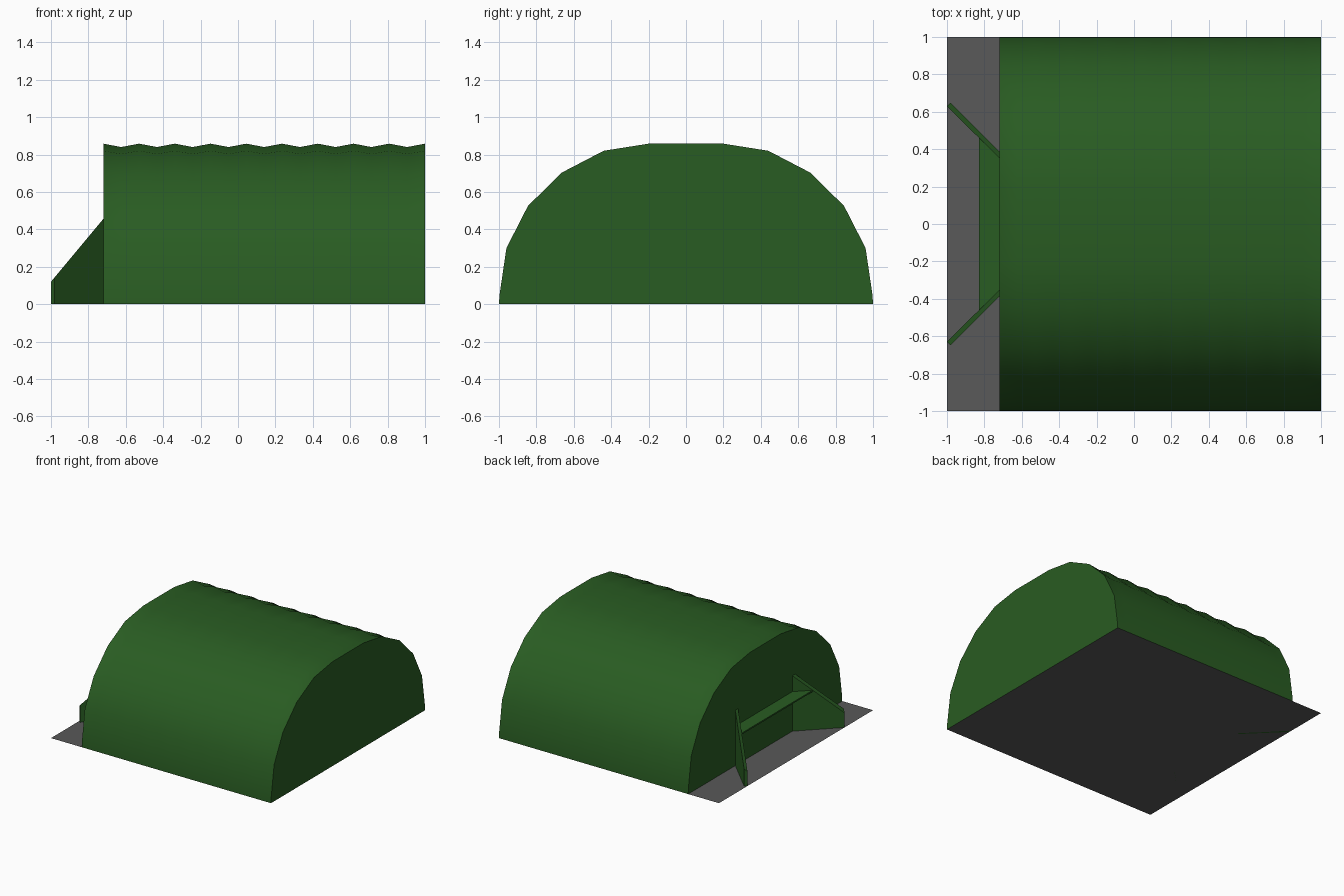
import bpy, bmesh

if "Cube" in bpy.data.objects:
    bpy.data.objects.remove(bpy.data.objects["Cube"])


def material(name, rgb):
    m = bpy.data.materials.new(name)
    m.diffuse_color = (*rgb, 1)
    m.use_nodes = True
    m.node_tree.nodes["Principled BSDF"].inputs["Base Color"].default_value = m.diffuse_color
    return m


green = material("green_paint", (0.022, 0.107, 0.016))
grey = material("dark_floor", (0.1, 0.1, 0.1))


def finish(name, bm, mat, smooth=False):
    bmesh.ops.recalc_face_normals(bm, faces=bm.faces)
    mesh = bpy.data.meshes.new(name)
    bm.to_mesh(mesh)
    bm.free()
    mesh.materials.append(mat)
    obj = bpy.data.objects.new(name, mesh)
    bpy.context.collection.objects.link(obj)
    if smooth:
        bpy.ops.object.select_all(action='DESELECT')
        bpy.context.view_layer.objects.active = obj
        obj.select_set(True)
        bpy.ops.object.shade_smooth_by_angle(angle=0.7)
    return obj


def prism(name, outline, bottom, top, mat):
    """Upright prism; bottom and top are heights as functions of x."""
    bm = bmesh.new()
    lo = [bm.verts.new((x, y, bottom(x))) for x, y in outline]
    hi = [bm.verts.new((x, y, top(x))) for x, y in outline]
    bm.faces.new(lo)
    bm.faces.new(hi)
    n = len(outline)
    for i in range(n):
        j = (i + 1) % n
        bm.faces.new((lo[i], lo[j], hi[j], hi[i]))
    return finish(name, bm, mat)


# Floor sheet
bm = bmesh.new()
bm.faces.new([bm.verts.new(p) for p in
              ((-1, -1, 0), (1, -1, 0), (1, 1, 0), (-1, 1, 0))])
floor = finish("floor", bm, grey)
if floor.data.polygons[0].normal.z < 0:
    floor.data.flip_normals()

# Arched hall with shallow ribs and flat end walls
half = [(1, 0), (0.997, 0.05), (0.96, 0.30), (0.845, 0.525),
        (0.665, 0.703), (0.44, 0.82), (0.20, 0.858)]
arch = half + [(-y, z) for y, z in reversed(half)]
X0, X1, STEPS = -0.72, 1.0, 18
bm = bmesh.new()
rings = []
for i in range(STEPS + 1):
    x = X0 + (X1 - X0) * i / STEPS
    s = 0.979 if i % 2 else 1
    rings.append([bm.verts.new((x, y, z * s)) for y, z in arch])
for a, b in zip(rings, rings[1:]):
    for k in range(len(arch) - 1):
        bm.faces.new((a[k], a[k + 1], b[k + 1], b[k]))
bm.faces.new(rings[0])
bm.faces.new(rings[-1])
finish("arched_hall", bm, green, smooth=True)

# Sloping wing walls beside the entrance
for side, label in ((1, "back"), (-1, "front")):
    outline = [(-1, 0.63), (-0.982, 0.648), (-0.72, 0.388), (-0.72, 0.352)]
    prism("wing_wall_" + label, [(x, side * y) for x, y in outline],
          lambda x: 0, lambda x: 0.12 + (x + 1) * 1.2, green)

# Thin canopy between the wing walls
prism("entrance_canopy",
      [(-0.83, -0.465), (-0.72, -0.36), (-0.72, 0.36), (-0.83, 0.465)],
      lambda x: 0.313, lambda x: 0.325, green)
